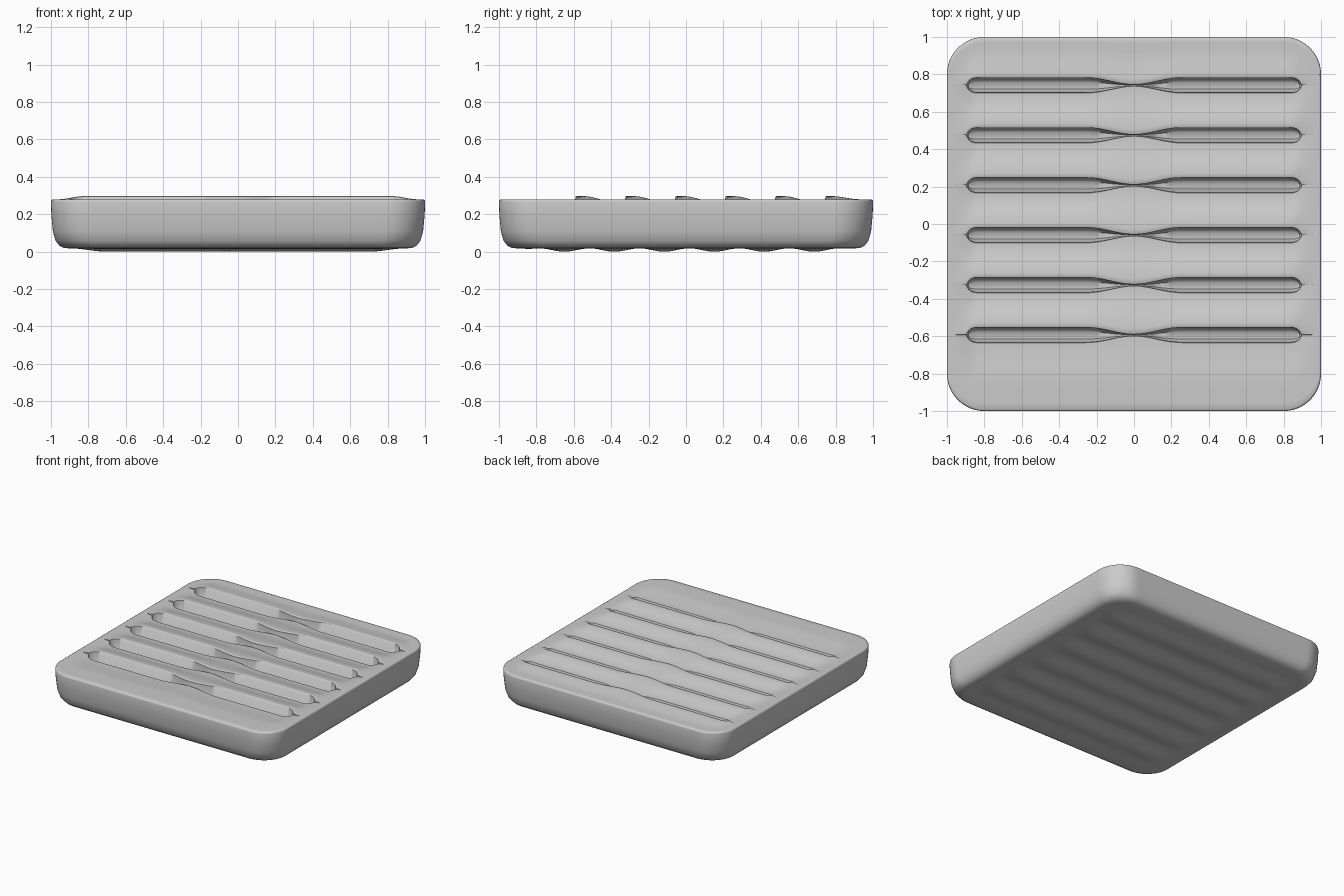
import bpy, bmesh, math

if "Cube" in bpy.data.objects:
    bpy.data.objects.remove(bpy.data.objects["Cube"])

CORNER = 0.2       # plan corner radius
RIM = 0.28         # height of the top face
WAVE = 0.017       # rise and dip of the louvres
PITCH = 0.267
SLOTS = [-0.594 + PITCH * k for k in range(6)]
HALF_WIDTH = 0.041


def smooth(t):
    t = max(0.0, min(1.0, t))
    return t * t * (3 - 2 * t)


def edge_y(x):
    """Plan outline of the slab with rounded corners."""
    d = max(0.0, abs(x) - (1 - CORNER))
    return 1 - CORNER + math.sqrt(max(0.0, CORNER ** 2 - d * d))


def slot_width(x):
    """Half width of a slot: round ends and a pinched middle."""
    a = abs(x)
    end = math.sqrt(max(0.0, 1 - (max(0.0, a - 0.85) / 0.05) ** 2)) if a < 0.9 else 0.0
    pinch = 0.1 + 0.9 * smooth(a / 0.25)
    return max(0.002, HALF_WIDTH * end * pinch)


def section(x):
    """Top surface as (y, z) points from front to back."""
    w, lim = slot_width(x), edge_y(x)
    fade = smooth((0.97 - abs(x)) / 0.14)
    amp = WAVE * fade
    depth = 0.1 * min(1.0, (w - 0.002) / 0.02)
    low, high = RIM - amp, RIM + amp
    pts = []
    # front margin, dipping towards the first slot
    n = 10
    y1 = SLOTS[0] - w
    for i in range(n):
        t = i / n
        pts.append((-lim + (y1 + lim) * t, RIM - amp * smooth((t - 0.4) / 0.6)))
    for k, c in enumerate(SLOTS):
        # rounded front lip, hollow floor, upright back wall
        pts += [(c - w, low), (c - 0.93 * w, low - 0.05 * depth),
                (c - 0.88 * w, low - 0.2 * depth), (c - 0.82 * w, low - 0.75 * depth),
                (c - 0.5 * w, low - depth), (c + 0.4 * w, low - depth),
                (c + 0.85 * w, low - 0.8 * depth), (c + w, high - 0.003 * fade),
                (c + w + 0.004, high)]
        start = c + w + 0.004
        if k < len(SLOTS) - 1:
            # louvre falling back to the next slot
            stop = SLOTS[k + 1] - w
            for i in range(1, 10):
                t = i / 10
                pts.append((start + (stop - start) * t, RIM + amp * math.cos(math.pi * t)))
        else:
            for i in range(1, n + 1):
                t = i / n
                pts.append((start + (lim - start) * t, RIM + amp * (1 - smooth(t / 0.7))))
    return pts


def underside(x, y):
    """Shallow ripples below the slots."""
    fade = smooth((0.9 - abs(x)) / 0.2) * smooth((0.9 - abs(y)) / 0.12)
    ripple = 0.5 + 0.5 * math.cos(2 * math.pi * (y + 0.65) / PITCH)
    return 0.018 - 0.018 * fade * ripple


# columns are denser around the corners
half = [0.8 * i / 24 for i in range(1, 25)]
half += [0.8 + 0.2 * math.sin(math.pi / 2 * i / 20) for i in range(1, 21)]
columns = [-x for x in reversed(half)] + [0.0] + half

bm = bmesh.new()
RIM_INSET, FOOT = 0.992, 0.91
top, bottom = [], []
for x in columns:
    pts = section(x)
    top.append([bm.verts.new((x * RIM_INSET, y * (RIM_INSET if abs(y) > 0.8 else 1), z))
                for y, z in pts])
    bottom.append([bm.verts.new((x * FOOT, y * FOOT, underside(x * FOOT, y * FOOT)))
                   for y, z in pts])

nx, ny = len(top), len(top[0])
for i in range(nx - 1):
    for j in range(ny - 1):
        bm.faces.new((top[i][j], top[i + 1][j], top[i + 1][j + 1], top[i][j + 1]))
        bm.faces.new((bottom[i][j], bottom[i][j + 1], bottom[i + 1][j + 1], bottom[i + 1][j]))

# side wall rings between the rim and the rounded foot
loop = [(i, 0) for i in range(nx)] + [(nx - 1, j) for j in range(1, ny)]
loop += [(i, ny - 1) for i in range(nx - 2, -1, -1)] + [(0, j) for j in range(ny - 2, 0, -1)]
sections = [section(x) for x in columns]
rings = [[top[i][j] for i, j in loop]]
for scale, z in ((0.998, 0.276), (1, 0.266), (0.998, 0.2), (0.99, 0.11),
                 (0.975, 0.058), (0.955, 0.032), (0.932, 0.021)):
    rings.append([bm.verts.new((columns[i] * scale, sections[i][j][0] * scale, z))
                  for i, j in loop])
rings.append([bottom[i][j] for i, j in loop])
for upper, lower in zip(rings, rings[1:]):
    for k in range(len(loop)):
        m = (k + 1) % len(loop)
        bm.faces.new((upper[k], lower[k], lower[m], upper[m]))

bmesh.ops.remove_doubles(bm, verts=bm.verts, dist=0.0002)
bmesh.ops.recalc_face_normals(bm, faces=bm.faces)
mesh = bpy.data.meshes.new("louvred_slab")
bm.to_mesh(mesh)
bm.free()
slab = bpy.data.objects.new("louvred_slab", mesh)
bpy.context.collection.objects.link(slab)

# plain grey finish
grey = bpy.data.materials.new("light_grey")
grey.use_nodes = True
grey.diffuse_color = (0.6, 0.6, 0.6, 1)
grey.node_tree.nodes["Principled BSDF"].inputs["Base Color"].default_value = (0.6, 0.6, 0.6, 1)
mesh.materials.append(grey)

bpy.context.view_layer.objects.active = slab
slab.select_set(True)
bpy.ops.object.shade_smooth_by_angle(angle=math.radians(50))
